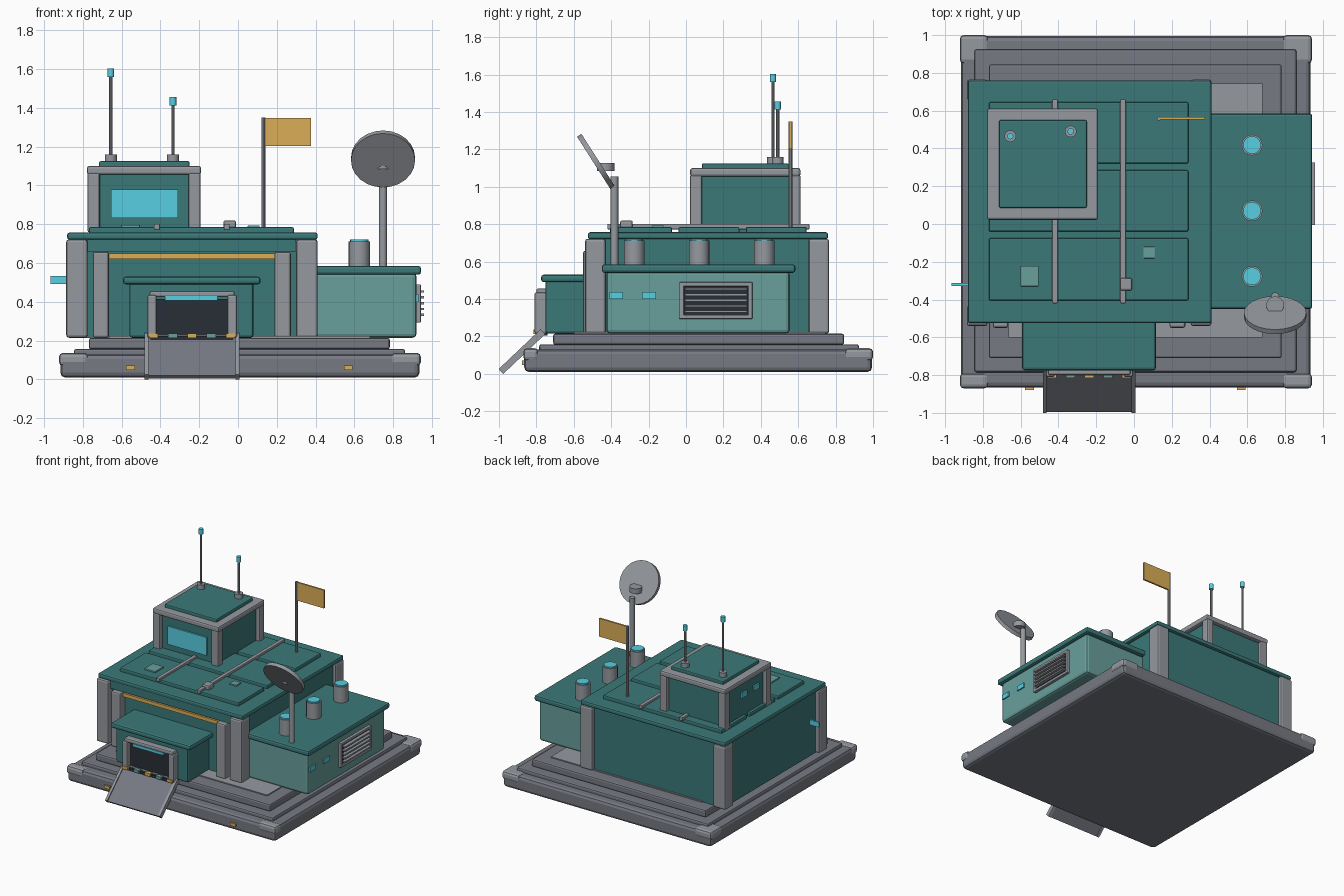
import bpy, bmesh, math
from mathutils import Matrix, Vector


def mat(name, r, g, b):
    m = bpy.data.materials.new(name)
    m.diffuse_color = ((r / 255) ** 2.2, (g / 255) ** 2.2, (b / 255) ** 2.2, 1)
    return m


TEAL = mat("teal", 62, 120, 120)
PALE = mat("pale_teal", 104, 158, 154)
CYAN = mat("cyan", 88, 205, 225)
GOLD = mat("gold", 218, 172, 88)
DARK = mat("dark", 45, 50, 58)
STONE = mat("base_grey", 118, 121, 130)
GREY = mat("trim_grey", 148, 152, 158)


def finish(name, bm, m, bevel=0.0):
    me = bpy.data.meshes.new(name)
    bm.to_mesh(me)
    bm.free()
    ob = bpy.data.objects.new(name, me)
    bpy.context.collection.objects.link(ob)
    me.materials.append(m)
    if bevel:
        b = ob.modifiers.new("bevel", 'BEVEL')
        b.width, b.segments = bevel, 2
    return ob


def box(name, x, y, z, m, bevel=0.0):
    """Box from (min, max) ranges on each axis."""
    bm = bmesh.new()
    bmesh.ops.create_cube(bm, size=1)
    for v in bm.verts:
        v.co = Vector([(r[0] + r[1]) / 2 + c * (r[1] - r[0]) for r, c in zip((x, y, z), v.co)])
    return finish(name, bm, m, bevel)


def cyl(name, x, y, z, r, m, sides=16, rot=None):
    """Upright cylinder between z[0] and z[1], optionally turned about its centre."""
    bm = bmesh.new()
    bmesh.ops.create_cone(bm, cap_ends=True, segments=sides, radius1=r, radius2=r, depth=z[1] - z[0])
    bmesh.ops.transform(bm, matrix=rot or Matrix(), verts=bm.verts)
    bmesh.ops.translate(bm, vec=(x, y, (z[0] + z[1]) / 2), verts=bm.verts)
    ob = finish(name, bm, m)
    bpy.ops.object.select_all(action='DESELECT')
    ob.select_set(True)
    bpy.context.view_layer.objects.active = ob
    bpy.ops.object.shade_smooth_by_angle(angle=math.radians(35))
    return ob


# Stepped base with corner blocks and front marker lights
box("base_slab", (-0.915, 0.935), (-0.865, 0.995), (0.01, 0.13), STONE, 0.025)
box("base_step_middle", (-0.845, 0.86), (-0.785, 0.925), (0.10, 0.158), STONE, 0.012)
box("base_step_top", (-0.768, 0.782), (-0.71, 0.845), (0.155, 0.215), STONE, 0.012)
box("base_pad", (-0.665, 0.68), (-0.60, 0.745), (0.20, 0.223), GREY)
for x in ((-0.922, -0.772), (0.788, 0.942)):
    for y in ((-0.87, -0.79), (0.85, 1.0)):
        box("base_corner", x, y, (0.07, 0.137), GREY, 0.02)
for x in (-0.553, 0.568):
    box("base_light", (x - 0.023, x + 0.023), (-0.878, -0.85), (0.048, 0.072), GOLD)

# Main hall
box("hall_walls", (-0.85, 0.385), (-0.485, 0.735), (0.215, 0.73), TEAL)
box("hall_roof", (-0.88, 0.41), (-0.525, 0.76), (0.72, 0.757), TEAL, 0.012)
for x in ((-0.885, -0.775), (0.30, 0.41)):
    for y in ((-0.54, -0.43), (0.655, 0.765)):
        box("hall_corner_pillar", x, y, (0.215, 0.722), GREY, 0.014)
for x in ((-0.747, -0.665), (0.188, 0.272)):
    box("front_pillar", x, (-0.55, -0.46), (0.215, 0.658), GREY, 0.012)
box("front_fascia", (-0.775, 0.30), (-0.515, -0.47), (0.66, 0.722), TEAL)
box("front_stripe", (-0.665, 0.19), (-0.51, -0.47), (0.62, 0.648), GOLD)
box("side_sign", (-0.965, -0.88), (-0.327, -0.312), (0.493, 0.533), CYAN)

# Roof panels, pipes and hatches
for y in ((0.32, 0.645), (-0.04, 0.285), (-0.405, -0.075)):
    box("roof_panel", (-0.768, 0.288), y, (0.75, 0.785), TEAL, 0.008)
for x in (-0.418, -0.058):
    box("roof_pipe", (x - 0.015, x + 0.015), (-0.42, 0.66), (0.772, 0.802), GREY, 0.005)
box("pipe_valve", (-0.075, -0.01), (-0.352, -0.285), (0.78, 0.82), GREY, 0.01)
box("roof_hatch_large", (-0.602, -0.505), (-0.33, -0.222), (0.78, 0.796), PALE, 0.004)
box("roof_hatch_small", (0.05, 0.112), (-0.182, -0.12), (0.78, 0.794), PALE, 0.004)

# Control tower
box("tower_walls", (-0.745, -0.225), (0.055, 0.58), (0.757, 1.06), TEAL)
for x in ((-0.775, -0.712), (-0.255, -0.193)):
    for y in ((0.022, 0.085), (0.55, 0.612)):
        box("tower_post", x, y, (0.757, 1.065), GREY, 0.01)
box("tower_rim", (-0.778, -0.19), (0.022, 0.612), (1.055, 1.10), GREY, 0.012)
box("tower_roof", (-0.715, -0.25), (0.085, 0.55), (1.09, 1.125), TEAL, 0.008)
box("tower_front_window", (-0.655, -0.31), (0.042, 0.07), (0.833, 0.978), CYAN)
for y in (0.335, 0.18):
    box("tower_side_window", (-0.757, -0.735), (y - 0.035, y + 0.035), (0.93, 0.97), CYAN)

# Antennas
for x, y, top in ((-0.655, 0.465, 1.602), (-0.335, 0.49, 1.455)):
    cyl("antenna_foot", x, y, (1.12, 1.16), 0.031, GREY)
    cyl("antenna_rod", x, y, (1.15, top - 0.03), 0.009, GREY, 10)
    cyl("antenna_tip", x, y, (top - 0.043, top), 0.017, CYAN, 12)

# Flag
cyl("flag_pole", 0.131, 0.558, (0.75, 1.35), 0.011, GREY, 10)
box("flag", (0.138, 0.377), (0.552, 0.566), (1.202, 1.348), GOLD)

# Side wing with roof vents
box("wing_walls", (0.36, 0.92), (-0.425, 0.555), (0.215, 0.55), PALE, 0.02)
box("wing_roof", (0.37, 0.943), (-0.45, 0.585), (0.54, 0.585), TEAL, 0.014)
for y in (0.418, 0.07, -0.277):
    cyl("wing_vent", 0.625, y, (0.575, 0.712), 0.055, GREY, 20)
    cyl("wing_vent_cap", 0.625, y, (0.705, 0.722), 0.047, CYAN, 20)

# Louvre grille and windows on the wing's outer side
box("grille_back", (0.91, 0.931), (-0.015, 0.335), (0.31, 0.475), DARK)
for z in ((0.293, 0.315), (0.468, 0.49)):
    box("grille_frame_bar", (0.91, 0.942), (-0.035, 0.355), z, GREY, 0.005)
for y in ((-0.035, -0.012), (0.332, 0.355)):
    box("grille_frame_side", (0.91, 0.942), y, (0.293, 0.49), GREY, 0.005)
for i in range(5):
    z = 0.333 + i * 0.03
    box("grille_slat", (0.925, 0.958), (-0.005, 0.325), (z - 0.006, z + 0.006), GREY)
for y in (-0.373, -0.198):
    box("wing_window", (0.91, 0.93), (y - 0.037, y + 0.037), (0.40, 0.438), CYAN)

# Dish on its mast
cyl("dish_mast", 0.747, -0.383, (0.575, 1.055), 0.021, GREY, 14)
cyl("dish", 0.747, -0.482, (1.122, 1.15), 0.165, GREY, 24, Matrix.Rotation(math.radians(-57.5), 4, 'X'))
cyl("dish_receiver", 0.747, -0.43, (1.085, 1.127), 0.047, GREY, 16)

# Entrance porch
box("porch_walls", (-0.56, 0.08), (-0.752, -0.45), (0.215, 0.50), TEAL, 0.014)
box("porch_roof", (-0.592, 0.116), (-0.775, -0.46), (0.49, 0.53), TEAL, 0.014)
box("door", (-0.425, -0.05), (-0.768, -0.72), (0.215, 0.415), DARK)
for x in ((-0.467, -0.42), (-0.055, -0.006)):
    box("door_post", x, (-0.81, -0.74), (0.215, 0.435), GREY, 0.01)
box("door_lintel", (-0.455, -0.018), (-0.80, -0.74), (0.425, 0.457), GREY, 0.01)
box("door_light", (-0.375, -0.105), (-0.803, -0.76), (0.408, 0.43), CYAN)
box("door_sill", (-0.45, -0.025), (-0.80, -0.74), (0.205, 0.225), DARK)
for i in range(5):
    x = -0.435 + i * 0.099
    box("threshold_stripe", (x - 0.024, x + 0.024), (-0.816, -0.785), (0.213, 0.236), PALE if i % 2 else GOLD)


# Sloping ramp with side rails
def ramp_part(name, x, thick, m):
    ob = box(name, x, (-0.155, 0.155), (-thick / 2, thick / 2), m)
    ob.rotation_euler.x = math.radians(43.5)
    ob.location = (0, -0.877, 0.119)


ramp_part("ramp", (-0.475, 0.0), 0.02, STONE)
ramp_part("ramp_rail_left", (-0.482, -0.462), 0.036, GREY)
ramp_part("ramp_rail_right", (-0.013, 0.007), 0.036, GREY)
